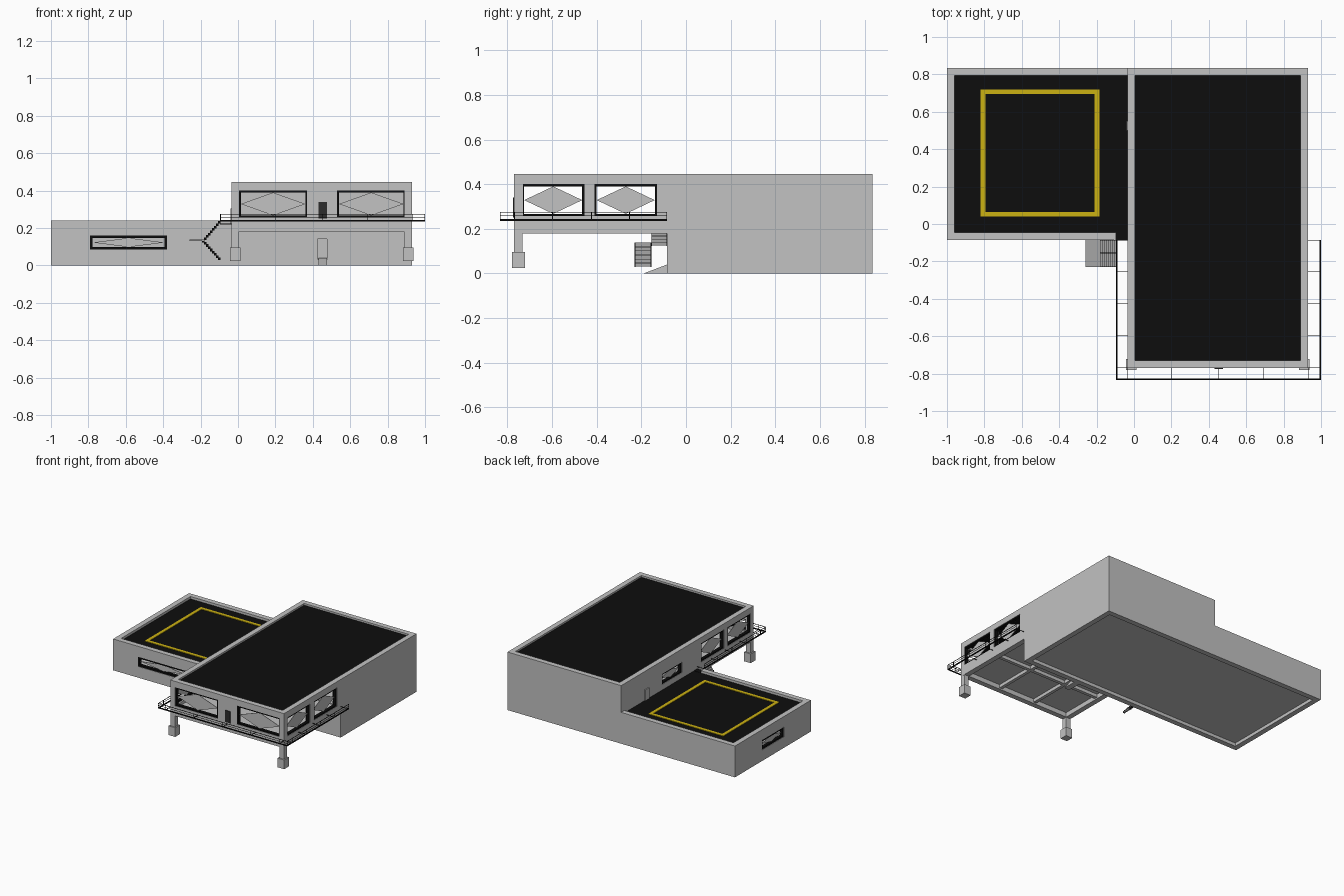
import bpy
import bmesh
from mathutils import Vector

if "Cube" in bpy.data.objects:
    bpy.data.objects.remove(bpy.data.objects["Cube"], do_unlink=True)


def material(name, r, g, b):
    m = bpy.data.materials.new(name)
    m.use_nodes = True
    m.diffuse_color = (r, g, b, 1)
    m.node_tree.nodes["Principled BSDF"].inputs["Base Color"].default_value = (r, g, b, 1)
    return m


GREY = material("concrete grey", 0.54, 0.54, 0.54)
STEP = material("stair grey", 0.38, 0.38, 0.38)
BLACK = material("roof black", 0.004, 0.004, 0.004)
DARK = material("door charcoal", 0.025, 0.025, 0.025)
YELLOW = material("marking yellow", 0.6, 0.44, 0.006)


def finish(name, bm, mat):
    mesh = bpy.data.meshes.new(name)
    bm.to_mesh(mesh)
    bm.free()
    mesh.materials.append(mat)
    ob = bpy.data.objects.new(name, mesh)
    bpy.context.collection.objects.link(ob)
    return ob


def boxes(name, mat, *spans):
    """One object from boxes given as (x0, x1, y0, y1, z0, z1)."""
    bm = bmesh.new()
    for x0, x1, y0, y1, z0, z1 in spans:
        verts = bmesh.ops.create_cube(bm, size=1)["verts"]
        for v in verts:
            v.co = Vector((x1 if v.co.x > 0 else x0,
                           y1 if v.co.y > 0 else y0,
                           z1 if v.co.z > 0 else z0))
    return finish(name, bm, mat)


def span(axis, u0, u1, d0, d1, z0, z1):
    """Box span for something running along x or along y."""
    return (u0, u1, d0, d1, z0, z1) if axis == "x" else (d0, d1, u0, u1, z0, z1)


def wall(name, axis, u0, u1, d0, d1, z0, z1, holes=()):
    parts, u = [], u0
    for a, b, low, high in sorted(holes):
        parts += [span(axis, u, a, d0, d1, z0, z1),
                  span(axis, a, b, d0, d1, z0, low),
                  span(axis, a, b, d0, d1, high, z1)]
        u = b
    parts.append(span(axis, u, u1, d0, d1, z0, z1))
    boxes(name, GREY, *parts)


def window(name, axis, hole, d, t=0.01):
    """Black frame with a diamond pane, centred on depth d."""
    a, b, low, high = hole
    e, f = d - 0.012, d + 0.012
    boxes(name + "_frame", BLACK,
          span(axis, a, b, e, f, low, low + t), span(axis, a, b, e, f, high - t, high),
          span(axis, a, a + t, e, f, low, high), span(axis, b - t, b, e, f, low, high))
    bm = bmesh.new()
    mu, mz = (a + b) / 2, (low + high) / 2
    points = [(a + t, mz), (mu, low + t), (b - t, mz), (mu, high - t)]
    bm.faces.new([bm.verts.new((u, d, z) if axis == "x" else (d, u, z)) for u, z in points])
    pane = finish(name + "_pane", bm, GREY)
    solid = pane.modifiers.new("thickness", "SOLIDIFY")
    solid.thickness = 0.004
    solid.offset = 0


W = 0.04                       # wall thickness
L, M, R = -1.0, -0.035, 0.93   # left end, middle wall, right end
F, C, B = -0.77, -0.085, 0.835  # overhang front, lower front, back
LOW, TOP, BEAM = 0.24, 0.445, 0.18

front_holes = [(0.005, 0.37, 0.257, 0.40), (0.53, 0.895, 0.257, 0.40)]
side_holes = [(-0.735, -0.455, 0.257, 0.40), (-0.41, -0.13, 0.257, 0.40)]
roof_hole = (0.10, 0.34, 0.265, 0.345)
low_front = (-0.79, -0.38, 0.085, 0.16)
low_side = (0.24, 0.51, 0.085, 0.16)

# Lower wing and ground storey
wall("lower_front_wall", "x", L, -0.095, C, C + W, 0, LOW, [low_front])
wall("lower_passage_wall", "x", -0.095, M, C, C + W, 0, 0.22)
wall("ground_front_wall", "x", M, R, C, C + W, 0, LOW, [(0.425, 0.475, 0.035, 0.14)])
wall("lower_end_wall", "y", C, B, L, L + W, 0, LOW, [low_side])
wall("lower_back_wall", "x", L, M, B - W, B, 0, LOW)
boxes("ground_floor", GREY, (L + W, R - W, C + W, B - W, 0.025, 0.035))
boxes("lower_roof", BLACK, (L + W, M, C + W, B - W, 0.20, 0.222),
      (-0.095, M, C, C + W, 0.22, 0.224))

# Upper block
wall("middle_wall_rear", "y", C, B, M, M + W, 0.03, TOP, [roof_hole])
wall("right_wall_rear", "y", C, B, R - W, R, 0, TOP)
wall("upper_back_wall", "x", M, R, B - W, B, 0, TOP)
wall("upper_front_wall", "x", M, R, F, F + W, BEAM, TOP, front_holes)
wall("middle_wall_front", "y", F, C, M, M + W, BEAM, TOP, side_holes)
wall("right_wall_front", "y", F, C, R - W, R, BEAM, TOP, side_holes)
boxes("upper_floor", GREY, (M + W, R - W, F + W, B - W, 0.215, 0.235))
boxes("upper_roof", BLACK, (M + W, R - W, F + W, B - W, 0.415, 0.432))

# Beams under the overhang
boxes("floor_beams", GREY,
      (M + W, R - W, -0.42, -0.395, 0.19, 0.216),
      *[(x - 0.012, x + 0.012, F + W, C, 0.19, 0.216) for x in (0.29, 0.60)])

# Columns with footings
for side, x in (("left", 0.91), ("right", -0.015)):
    boxes(side + "_column", GREY, (x - 0.019, x + 0.019, F, F + 0.038, 0.09, BEAM),
          (x - 0.028, x + 0.028, F - 0.01, F + 0.048, 0.025, 0.095))

# Windows
for i, hole in enumerate(front_holes):
    window(f"front_window_{i}", "x", hole, F + 0.015)
for i, hole in enumerate(side_holes):
    window(f"left_window_{i}", "y", hole, R - 0.015)
    window(f"right_window_{i}", "y", hole, M + 0.015)
window("roof_window", "y", roof_hole, M + 0.015)
window("lower_front_window", "x", low_front, C + 0.015, 0.013)
window("lower_end_window", "y", low_side, L + 0.015, 0.013)

# Doors
boxes("balcony_door", DARK, (0.43, 0.475, F - 0.004, F + 0.004, 0.25, 0.34))
boxes("roof_door", GREY, (M - 0.006, M + 0.004, 0.50, 0.55, 0.222, 0.305))
boxes("ground_door", GREY, (0.425, 0.475, C + 0.015, C + 0.025, 0.035, 0.14))

# Entrance ramp
bm = bmesh.new()
low = [bm.verts.new(p) for p in ((0.43, -0.19, 0), (0.43, C, 0), (0.43, C, 0.04))]
ramp = bmesh.ops.extrude_face_region(bm, geom=[bm.faces.new(low)])
bmesh.ops.translate(bm, vec=(0.045, 0, 0),
                    verts=[g for g in ramp["geom"] if isinstance(g, bmesh.types.BMVert)])
bmesh.ops.recalc_face_normals(bm, faces=bm.faces)
finish("entrance_ramp", bm, GREY)

# Landing pad marking on the lower roof
x0, x1, y0, y1, t = -0.82, -0.185, 0.04, 0.72, 0.025
za, zb = 0.221, 0.226
boxes("pad_marking", YELLOW, (x0, x1, y0, y0 + t, za, zb), (x0, x1, y1 - t, y1, za, zb),
      (x0, x0 + t, y0 + t, y1 - t, za, zb), (x1 - t, x1, y0 + t, y1 - t, za, zb))

# Open balcony frame: edge rails, cross bars and posts
BL, BR, BF = -0.095, 1.0, -0.833


def perimeter(z, h):
    return [(BL, BR, BF, BF + h, z, z + h), (BL, BL + h, BF, C, z, z + h),
            (BR - h, BR, BF, C, z, z + h)]


boxes("balcony_edge", BLACK, *perimeter(0.236, 0.007))
boxes("balcony_rails", BLACK, *perimeter(0.272, 0.003), *perimeter(0.257, 0.002))
bars, posts, s = [], [], 0.003
for x in (BL, M, 0.2, 0.45, 0.69, R, BR - s):
    bars.append((x, x + s, BF, F, 0.237, 0.24))
    posts.append((x, x + s, BF, BF + s, 0.24, 0.275))
for y in (F, -0.6, -0.425, -0.255, C - s):
    for a, b, p in ((BL, M, BL), (R, BR, BR - s)):
        bars.append((a, b, y, y + s, 0.237, 0.24))
        posts.append((p, p + s, y, y + s, 0.24, 0.275))
boxes("balcony_bars", BLACK, *bars)
boxes("balcony_posts", BLACK, *posts)

# Two flights of stairs meeting at a landing
boxes("stair_landing", STEP, (-0.26, -0.18, -0.23, C, 0.131, 0.138))
N = 9
for name, ya, yb, ztop in (("upper", -0.155, C, 0.235), ("lower", -0.23, -0.155, 0.04)):
    treads, edges = [], []
    for i in range(N):
        x = -0.185 + 0.085 * i / (N - 1)
        z = 0.135 + (ztop - 0.135) * i / (N - 1)
        treads.append((x - 0.006, x + 0.006, ya + 0.003, yb - 0.003, z - 0.01, z))
        for y in (ya, yb - 0.003):
            edges.append((x - 0.007, x + 0.007, y, y + 0.003, z - 0.012, z + 0.002))
    boxes(name + "_flight_treads", STEP, *treads)
    boxes(name + "_flight_edges", BLACK, *edges)
